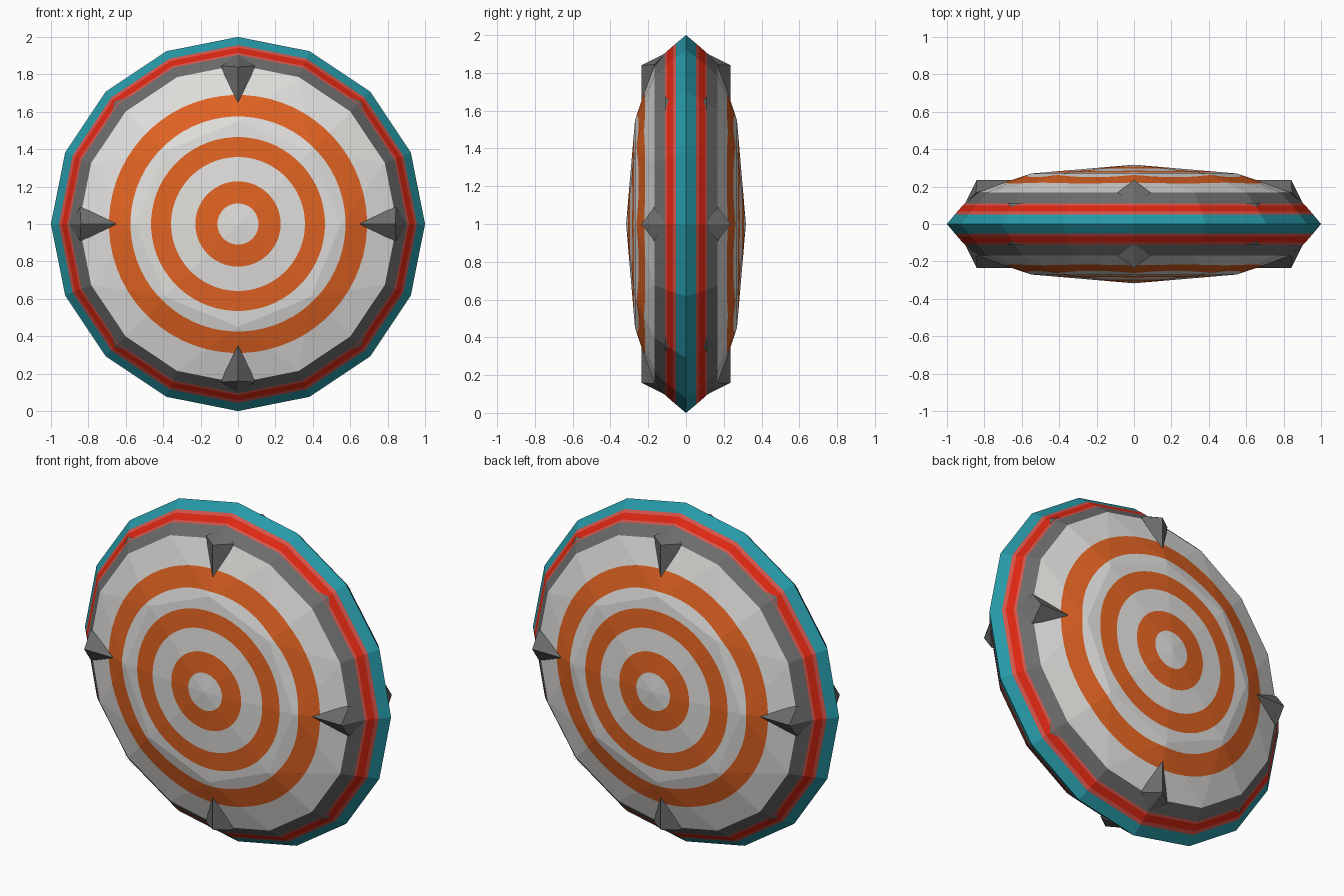
import bpy, bmesh, math
from mathutils import Vector
from mathutils.bvhtree import BVHTree
from mathutils.geometry import delaunay_2d_cdt

cube = bpy.data.objects.get("Cube")
if cube:
    bpy.data.objects.remove(cube, do_unlink=True)


def material(name, rgb):
    m = bpy.data.materials.new(name)
    m.use_nodes = True
    m.diffuse_color = (*rgb, 1)
    m.node_tree.nodes["Principled BSDF"].inputs["Base Color"].default_value = (*rgb, 1)
    return m


TEAL = material("teal", (0.02, 0.32, 0.39))
RED = material("red", (0.72, 0.02, 0.006))
PALE_RED = material("pale red", (0.66, 0.09, 0.07))
GREY = material("grey", (0.15, 0.15, 0.15))
WHITE = material("white", (0.75, 0.74, 0.72))
ORANGE = material("orange", (0.76, 0.125, 0.016))


def polar(r, angle, y):
    """Point on the disc: radius, angle and depth towards the back."""
    return Vector((r * math.cos(angle), y, 1 + r * math.sin(angle)))


def add_object(name, verts, faces, mats, pick=lambda face: 0):
    mesh = bpy.data.meshes.new(name)
    mesh.from_pydata(verts, [], faces)
    for m in mats:
        mesh.materials.append(m)
    bm = bmesh.new()
    bm.from_mesh(mesh)
    bmesh.ops.recalc_face_normals(bm, faces=bm.faces)
    for f in bm.faces:
        f.material_index = pick(f)
    bm.to_mesh(mesh)
    bm.free()
    obj = bpy.data.objects.new(name, mesh)
    bpy.context.collection.objects.link(obj)
    return obj


SIDES = 16
STEP = math.tau / SIDES
RIM_R, RIM_Y = 0.85, 0.168
SHOULDER_R, SHOULDER_Y = 0.55, 0.27
PEAK_Y = 0.317

# Rim: banded bevelled edge, mirrored front to back
half = [(RIM_R, RIM_Y), (0.905, 0.11), (0.915, 0.1), (0.943, 0.068), (0.957, 0.052)]
profile = half + [(1, 0)] + [(r, -y) for r, y in reversed(half)]
bands = [GREY, PALE_RED, RED, PALE_RED, TEAL]
rim_verts = [polar(r, i * STEP, y) for r, y in profile for i in range(SIDES)]
rim_faces = []
for j in range(len(profile) - 1):
    for i in range(SIDES):
        k = (i + 1) % SIDES
        a, b = j * SIDES, (j + 1) * SIDES
        rim_faces.append((a + i, a + k, b + k, b + i))


def rim_band(face):
    y = abs(face.calc_center_median().y)
    return sum(y < edge for edge in (0.11, 0.1, 0.068, 0.052))


add_object("rim", rim_verts, rim_faces, bands, rim_band)

# Dome: centre point, eight-sided shoulder, sixteen-sided edge
base = [Vector((0, 0, PEAK_Y))]
base += [Vector((SHOULDER_R * math.cos(2 * i * STEP), SHOULDER_R * math.sin(2 * i * STEP), SHOULDER_Y))
         for i in range(8)]
base += [Vector((RIM_R * math.cos(i * STEP), RIM_R * math.sin(i * STEP), RIM_Y)) for i in range(SIDES)]
tris = []
for i in range(8):
    s, t = 1 + i, 1 + (i + 1) % 8
    a, b, c = 9 + 2 * i, 10 + 2 * i, 9 + (2 * i + 2) % SIDES
    tris += [(0, s, t), (s, a, b), (s, b, t), (t, b, c)]
surface = BVHTree.FromPolygons(base, tris)

# Target circles cut into the dome facets
RINGS = [0.11, 0.228, 0.358, 0.465, 0.575, 0.69]
SEG = 64
flat = [v.to_2d() for v in base]
edges = list({tuple(sorted((t[i], t[(i + 1) % 3]))) for t in tris for i in range(3)})
for r in RINGS:
    start = len(flat)
    for i in range(SEG):
        a = math.tau * (i + 0.5) / SEG
        flat.append(Vector((r * math.cos(a), r * math.sin(a))))
        edges.append((start + i, start + (i + 1) % SEG))
points, _, cells, *_ = delaunay_2d_cdt(flat, edges, [], 0, 1e-5)


def dome_height(p):
    hit = surface.ray_cast(Vector((p.x, p.y, 1)), Vector((0, 0, -1)))[0]
    return hit.z if hit and p.length < RIM_R - 0.001 else RIM_Y


def ring_colour(face):
    c = face.calc_center_median()
    r = math.hypot(c.x, c.z - 1)
    return sum(r > ring for ring in RINGS) % 2


heights = [dome_height(p) for p in points]
for name, side in (("front_dome", -1), ("back_dome", 1)):
    verts = [(p.x, side * h, 1 + p.y) for p, h in zip(points, heights)]
    dome = add_object(name, verts, cells, [WHITE, ORANGE], ring_colour)
    # An open cap has no inside, so turn it to face outwards
    if sum(p.normal.y for p in dome.data.polygons) * side < 0:
        dome.data.flip_normals()

# Spikes: four wedges per face, pointing inwards from the rim
for name, side in (("front_spike", -1), ("back_spike", 1)):
    for n in range(4):
        turn = n * math.pi / 2

        def spot(r, across, y):
            p = polar(r, turn, side * y)
            return p + Vector((-math.sin(turn), 0, math.cos(turn))) * across

        verts = [spot(0.84, 0, 0.236), spot(0.845, 0.09, 0.168), spot(0.845, -0.09, 0.168),
                 spot(0.905, 0, 0.108), spot(0.61, 0, 0.236), spot(0.61, 0, 0.15)]
        faces = [(0, 1, 3), (0, 3, 2), (0, 4, 1), (0, 2, 4),
                 (1, 4, 5), (2, 5, 4), (1, 5, 3), (2, 3, 5)]
        add_object(f"{name}_{n + 1}", verts, faces, [GREY])

    # Small grey notches where the band meets the diagonals
    for n in range(4):
        turn = math.pi / 4 + n * math.pi / 2
        lift = Vector((math.cos(turn), side, math.sin(turn))) * 0.003
        verts = [polar(0.908, turn, side * 0.108) + lift, polar(0.925, turn, side * 0.088) + lift]
        verts += [polar(0.9, turn + d, side * 0.108) + lift for d in (-0.06, 0.06)]
        add_object(f"{name}_notch_{n + 1}", verts, [(0, 1, 2), (0, 3, 1)], [GREY])
